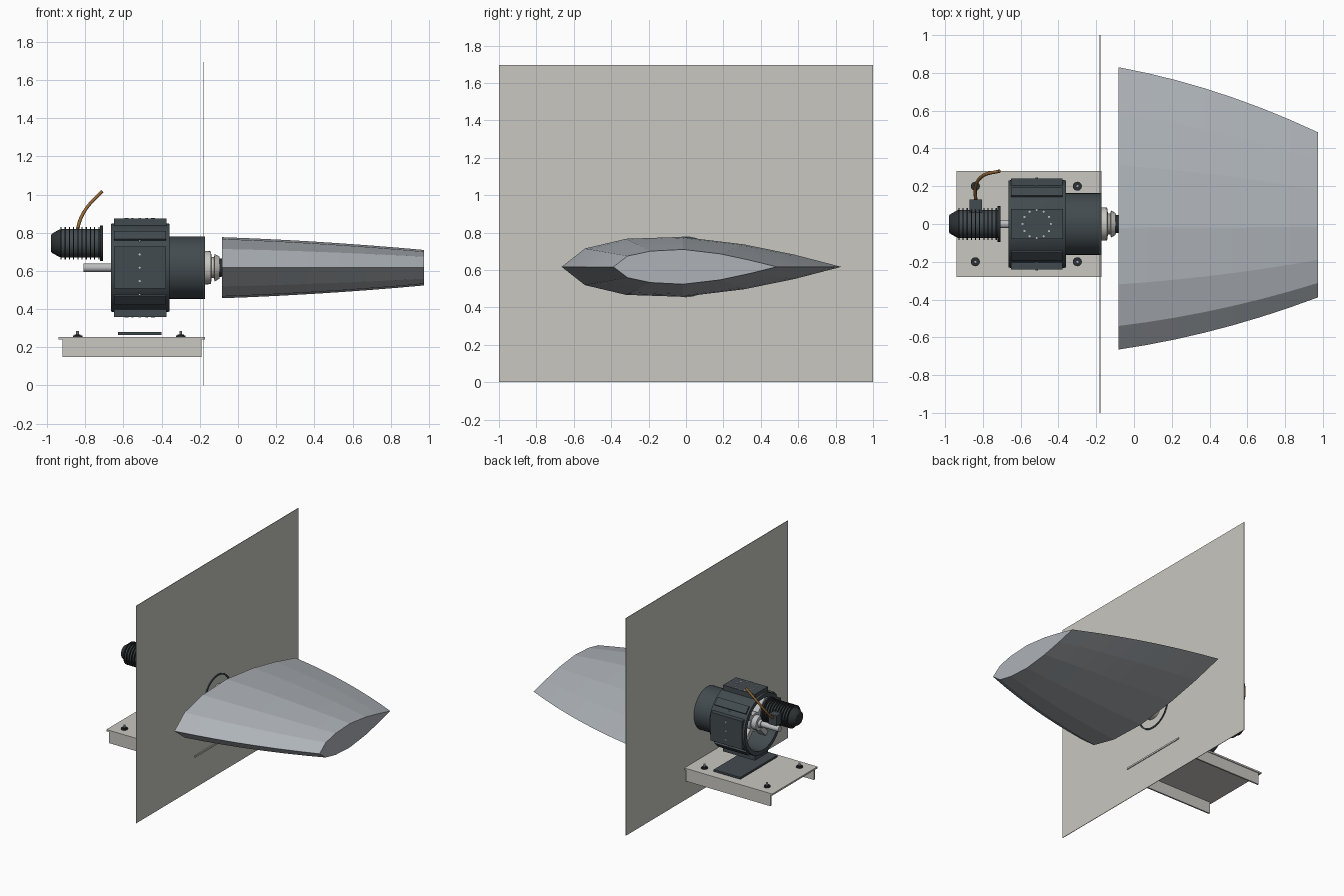
import bpy, bmesh, math
from mathutils import Matrix, Vector

if "Cube" in bpy.data.objects:
    bpy.data.objects.remove(bpy.data.objects["Cube"])

ZC = 0.617  # height of the fin shaft axis


def material(name, rgb):
    m = bpy.data.materials.new(name)
    m.diffuse_color = (*rgb, 1)
    m.use_nodes = True
    m.node_tree.nodes["Principled BSDF"].inputs["Base Color"].default_value = m.diffuse_color
    return m


DARK = material("dark_paint", (0.055, 0.07, 0.078))
BLACK = material("black_metal", (0.025, 0.03, 0.033))
STEEL = material("steel", (0.5, 0.51, 0.52))
WARM = material("warm_grey", (0.58, 0.57, 0.53))
FIN = material("fin_grey", (0.42, 0.45, 0.48))
COPPER = material("hose_brown", (0.3, 0.14, 0.04))


def finish(name, bm, mat, smooth=False):
    bmesh.ops.recalc_face_normals(bm, faces=bm.faces)
    if smooth:
        for f in bm.faces:
            f.smooth = True
        for e in bm.edges:
            e.smooth = len(e.link_faces) == 2 and e.calc_face_angle() < math.radians(32)
    me = bpy.data.meshes.new(name)
    bm.to_mesh(me)
    bm.free()
    me.materials.append(mat)
    ob = bpy.data.objects.new(name, me)
    bpy.context.collection.objects.link(ob)
    return ob


def add_box(bm, lo, hi, rot=Matrix.Identity(4)):
    lo, hi = Vector(lo), Vector(hi)
    m = rot @ Matrix.Translation((lo + hi) / 2) @ Matrix.Diagonal((*(hi - lo), 1))
    bmesh.ops.create_cube(bm, size=1, matrix=m)


def box(name, lo, hi, mat):
    bm = bmesh.new()
    add_box(bm, lo, hi)
    return finish(name, bm, mat)


def add_lathe(bm, profile, closed=False, n=32, rot=Matrix.Identity(4)):
    """Spin (x, r) points about the x axis; closed profiles make tubes."""
    rings = [[bm.verts.new(rot @ Vector((x, r * math.cos(a), r * math.sin(a))))
              for a in (2 * math.pi * i / n for i in range(n))] for x, r in profile]
    pairs = list(zip(rings, rings[1:]))
    if closed:
        pairs.append((rings[-1], rings[0]))
    else:
        bm.faces.new(rings[0])
        bm.faces.new(rings[-1])
    for a, b in pairs:
        for i in range(n):
            j = (i + 1) % n
            bm.faces.new((a[i], a[j], b[j], b[i]))


def lathe(name, profile, mat, closed=False, z=ZC, n=32):
    bm = bmesh.new()
    add_lathe(bm, profile, closed, n, Matrix.Translation((0, 0, z)))
    return finish(name, bm, mat, True)


# Fin: faceted foil lofted from root to tip along a curved taper
root = [(-0.665, 0), (-0.54, 0.098), (-0.32, 0.15), (-0.02, 0.16), (0.31, 0.12), (0.58, 0.065), (0.83, 0)]
tip = [(-0.388, 0), (-0.312, 0.058), (-0.19, 0.084), (-0.015, 0.093), (0.18, 0.07), (0.34, 0.036), (0.485, 0)]
outline = lambda p: p + [(y, -z) for y, z in p[-2:0:-1]]
bm = bmesh.new()
rings = []
for i in range(8):
    s = i / 7
    t = 0.56 * s + 0.44 * s * s
    rings.append([bm.verts.new((-0.083 + 1.058 * s, a[0] + (b[0] - a[0]) * t, ZC + a[1] + (b[1] - a[1]) * t))
                  for a, b in zip(outline(root), outline(tip))])
for a, b in zip(rings, rings[1:]):
    for i in range(len(a)):
        j = (i + 1) % len(a)
        bm.faces.new((a[i], a[j], b[j], b[i]))
bm.faces.new(rings[0])
bm.faces.new(rings[-1])
finish("fin", bm, FIN)

# Hull plate
box("hull_plate", (-0.182, -1, 0), (-0.178, 1, 1.695), WARM)

# Base tray: top sheet with two folded side flanges
bm = bmesh.new()
add_box(bm, (-0.94, -0.28, 0.24), (-0.172, 0.28, 0.253))
for s in (-1, 1):
    add_box(bm, (-0.92, s * 0.268 - 0.006, 0.15), (-0.19, s * 0.268 + 0.006, 0.24))
finish("base_tray", bm, WARM)
box("base_pad", (-0.63, -0.23, 0.265), (-0.40, 0.23, 0.28), DARK)

# Tray mounting studs
washers, studs = bmesh.new(), bmesh.new()
for x in (-0.84, -0.30):
    for y in (-0.2, 0.2):
        up = Matrix.Translation((x, y, 0.253)) @ Matrix.Rotation(-math.pi / 2, 4, 'Y')
        add_lathe(washers, [(0, 0.024), (0.008, 0.024), (0.008, 0.016), (0.014, 0.016)], n=16, rot=up)
        add_lathe(studs, [(0, 0.008), (0.033, 0.008)], n=10, rot=up)
finish("tray_washers", washers, BLACK, True)
finish("tray_studs", studs, STEEL, True)

# Actuator housing: open drum and collar through the hull
lathe("actuator_drum", [(-0.665, 0.2), (-0.665, 0.23), (-0.65, 0.233), (-0.375, 0.233), (-0.36, 0.23),
                        (-0.36, 0.05), (-0.38, 0.05), (-0.38, 0.2)], DARK, True, n=48)
lathe("hull_collar", [(-0.36, 0.152), (-0.36, 0.163), (-0.172, 0.163), (-0.172, 0.152)], DARK, True, n=48)

# Raised rails around the drum, with taller covers above and below
bm = bmesh.new()
for k in range(8):
    rot = Matrix.Translation((0, 0, ZC)) @ Matrix.Rotation(k * math.pi / 4, 4, 'X')
    if k in (0, 4):
        add_box(bm, (-0.65, -0.08, 0.22), (-0.375, 0.08, 0.258), rot)
    elif k % 2:
        add_box(bm, (-0.65, -0.03, 0.225), (-0.378, 0.03, 0.243), rot)
    else:
        add_box(bm, (-0.65, -0.11, 0.2), (-0.378, 0.11, 0.241), rot)
finish("drum_rails", bm, DARK)

# Bolt circles and seam bolts on the drum
bm = bmesh.new()
for s in (-1, 1):
    for k in range(12):
        a = k * math.pi / 6
        m = Matrix.Translation((-0.515 + 0.075 * math.cos(a), 0.075 * math.sin(a), ZC + s * 0.256))
        add_lathe(bm, [(0, 0.006), (0.005, 0.006)], n=8, rot=m @ Matrix.Rotation(-s * math.pi / 2, 4, 'Y'))
    for z in (-0.14, -0.07, 0, 0.07, 0.14):
        y = 0.24 if abs(z) < 0.1 else 0.2
        m = Matrix.Translation((-0.515, s * y, ZC + z)) @ Matrix.Rotation(s * math.pi / 2, 4, 'Z')
        add_lathe(bm, [(0, 0.006), (0.005, 0.006)], n=8, rot=m)
finish("drum_bolts", bm, STEEL, True)

# Shaft, hub spider inside the drum, and fin root coupling
lathe("shaft", [(-0.81, 0.022), (-0.66, 0.022), (-0.66, 0.03), (-0.14, 0.03)], STEEL)
bm = bmesh.new()
base = Matrix.Translation((0, 0, ZC))
add_lathe(bm, [(-0.64, 0.055), (-0.60, 0.055), (-0.60, 0.07), (-0.42, 0.07)], rot=base)
for k in range(4):
    add_box(bm, (-0.6, -0.02, 0.05), (-0.54, 0.02, 0.205), base @ Matrix.Rotation((k + 0.5) * math.pi / 2, 4, 'X'))
finish("tiller_spider", bm, STEEL, True)
lathe("fin_coupling", [(-0.178, 0.088), (-0.142, 0.086), (-0.138, 0.055), (-0.126, 0.055),
                       (-0.122, 0.072), (-0.098, 0.058)], WARM)
lathe("fin_root_boss", [(-0.1, 0.05), (-0.08, 0.046)], BLACK)

# Motor: ribbed casing with tapered cap and mounting flange
MZ = 0.745
lathe("motor_cap", [(-0.98, 0.042), (-0.975, 0.05), (-0.935, 0.073), (-0.925, 0.073)], BLACK, z=MZ)
lathe("motor_body", [(-0.93, 0.074), (-0.72, 0.074)], DARK, z=MZ)
bm = bmesh.new()
for k in range(10):
    x = -0.93 + k * 0.022
    add_lathe(bm, [(x, 0.07), (x, 0.086), (x + 0.006, 0.086), (x + 0.006, 0.07)], True, 32,
              Matrix.Translation((0, 0, MZ)))
finish("motor_fins", bm, BLACK, True)
lathe("motor_flange", [(-0.722, 0.094), (-0.708, 0.094)], BLACK, z=MZ)
box("terminal_box", (-0.872, 0.06, 0.705), (-0.805, 0.13, 0.785), DARK)

# Hose rising from the terminal box
cu = bpy.data.curves.new("motor_hose", 'CURVE')
cu.dimensions = '3D'
cu.bevel_depth = 0.009
cu.bevel_resolution = 2
cu.resolution_u = 8
sp = cu.splines.new('BEZIER')
path = [(-0.838, 0.12, 0.755), (-0.838, 0.2, 0.83), (-0.80, 0.255, 0.92), (-0.712, 0.28, 1.018)]
sp.bezier_points.add(len(path) - 1)
for p, co in zip(sp.bezier_points, path):
    p.co = co
    p.handle_left_type = p.handle_right_type = 'AUTO'
cu.use_fill_caps = True
cu.materials.append(COPPER)
bpy.context.collection.objects.link(bpy.data.objects.new("motor_hose", cu))
